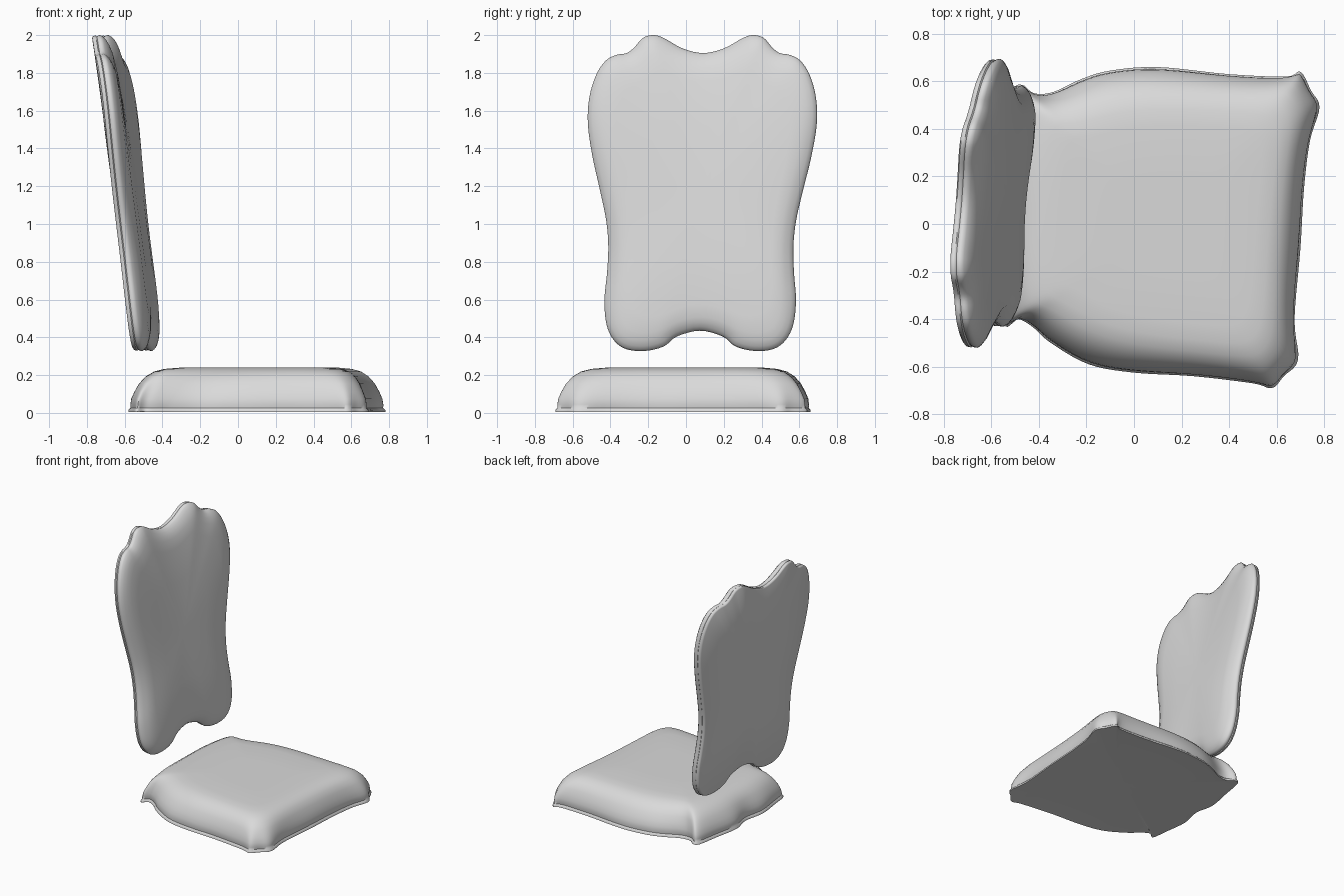
import bpy
import bmesh
import math
from mathutils import Vector

cube = bpy.data.objects.get("Cube")
if cube:
    bpy.data.objects.remove(cube, do_unlink=True)

# One plain fabric colour
fabric = bpy.data.materials.new("light grey fabric")
fabric.use_nodes = True
GREY = (0.7, 0.7, 0.7, 1.0)
fabric.diffuse_color = GREY
fabric.node_tree.nodes["Principled BSDF"].inputs["Base Color"].default_value = GREY


def spline(points, steps):
    """Closed smooth curve through the given 2D points."""
    pts = [Vector(p) for p in points]
    n = len(pts)
    out = []
    for i in range(n):
        a, b, c, d = (pts[(i + k) % n] for k in (-1, 0, 1, 2))
        for s in range(steps):
            t = s / steps
            out.append(0.5 * (2 * b + (c - a) * t + (2 * a - 5 * b + 4 * c - d) * t * t
                              + (3 * b - a - 3 * c + d) * t ** 3))
    return out


def inset(ring, dist, scale, centre, relax):
    """Move a counter-clockwise ring inwards, shrink it and soften its corners."""
    n = len(ring)
    out = []
    for i, p in enumerate(ring):
        along = (ring[(i + 1) % n] - ring[i - 1]).normalized()
        q = p + Vector((-along.y, along.x)) * dist
        out.append(centre + (q - centre) * scale)
    for _ in range(relax):
        out = [out[i] * 0.5 + (out[i - 1] + out[(i + 1) % n]) * 0.25 for i in range(n)]
    return out


def loft(name, rings):
    """Skin a stack of rings into a smooth closed cushion."""
    bm = bmesh.new()
    loops = [[bm.verts.new(p) for p in ring] for ring in rings]
    n = len(loops[0])
    for low, high in zip(loops, loops[1:]):
        for i in range(n):
            j = (i + 1) % n
            bm.faces.new((low[i], low[j], high[j], high[i]))
    for loop, flip in ((loops[-1], False), (loops[0], True)):
        mid = bm.verts.new(sum((v.co for v in loop), Vector()) / n)
        for i in range(n):
            tri = (loop[i], loop[(i + 1) % n], mid)
            bm.faces.new(tri[::-1] if flip else tri)
    mesh = bpy.data.meshes.new(name)
    bm.to_mesh(mesh)
    bm.free()
    mesh.materials.append(fabric)
    obj = bpy.data.objects.new(name, mesh)
    bpy.context.collection.objects.link(obj)
    bpy.ops.object.select_all(action='DESELECT')
    obj.select_set(True)
    bpy.context.view_layer.objects.active = obj
    bpy.ops.object.shade_smooth_by_angle(angle=math.radians(50))


# Seat cushion: outline with pinched corners and a flat underside
seat_outline = [
    (-.54, -.43), (-.49, -.4), (-.43, -.43), (-.35, -.5), (-.19, -.59), (0, -.625),
    (.25, -.64), (.5, -.67), (.58, -.69), (.63, -.64), (.69, -.57), (.675, -.4),
    (.7, -.1), (.715, .15), (.74, .35), (.78, .49), (.745, .56), (.7, .64), (.64, .62),
    (.4, .63), (.1, .66), (-.1, .645), (-.22, .61), (-.34, .555), (-.42, .55),
    (-.47, .585), (-.51, .56), (-.54, .4), (-.575, .2), (-.55, .05), (-.58, -.12),
    (-.56, -.3)]
# inset, scale, height, corner softening
seat_profile = [
    (.01, .5, .012, 20), (.01, .9, .01, 4), (0, 1, .005, 0), (0, 1, .016, 0),
    (.01, 1, .026, 1), (.006, .998, .045, 3), (.005, .993, .075, 6), (.008, .978, .11, 10),
    (.01, .95, .155, 20), (.012, .905, .193, 32), (.012, .845, .219, 44),
    (.012, .765, .233, 56), (.012, .66, .239, 70), (.012, .35, .241, 80)]
outline = spline(seat_outline, 5)
centre = Vector((.15, 0))
loft("seat_cushion",
     [[(p.x, p.y, z) for p in inset(outline, d, s, centre, r)] for d, s, z, r in seat_profile])

# Backrest: half outline (offset from the middle, height), mirrored
half = [
    (.12, .405), (.19, .352), (.29, .328), (.39, .338), (.455, .385), (.495, .47), (.507, .6),
    (.495, .74), (.49, .88), (.503, 1.02), (.538, 1.18), (.58, 1.36), (.606, 1.53),
    (.6, 1.67), (.565, 1.79), (.515, 1.865), (.46, 1.895), (.405, 1.905), (.365, 1.935),
    (.32, 1.985), (.265, 2), (.21, 1.985), (.11, 1.93)]
back_outline = [(0, .435)] + half + [(0, 1.905)] + [(-h, z) for h, z in reversed(half)]
# inset, scale, depth from the rear face, softening
back_profile = [
    (.02, .5, 0, 4), (.014, 1, 0, 0), (.005, 1, .006, 0), (.002, 1, .02, 0),
    (.007, 1, .026, 0), (.002, 1, .034, 0), (0, 1, .046, 0), (.008, 1, .058, 0),
    (.025, 1, .073, 2), (.045, .99, .086, 6), (.045, .94, .098, 12), (.045, .83, .108, 20),
    (.045, .5, .118, 20), (.045, .2, .12, 20)]
LEAN, TWIST, WING = -.142, .08, .1


def place_back(p, depth):
    """Lean the panel backwards, turn it a little and curl its upper sides forward."""
    x = -.481 + LEAN * p.y + TWIST * p.x + WING * (p.y - .3) * p.x ** 2 + depth
    return (x, .068 + .012 * p.y + p.x, p.y)


outline = spline(back_outline, 4)
centre = Vector((0, 1.15))
loft("backrest_cushion",
     [[place_back(p, t) for p in inset(outline, d, s, centre, r)] for d, s, t, r in back_profile])
